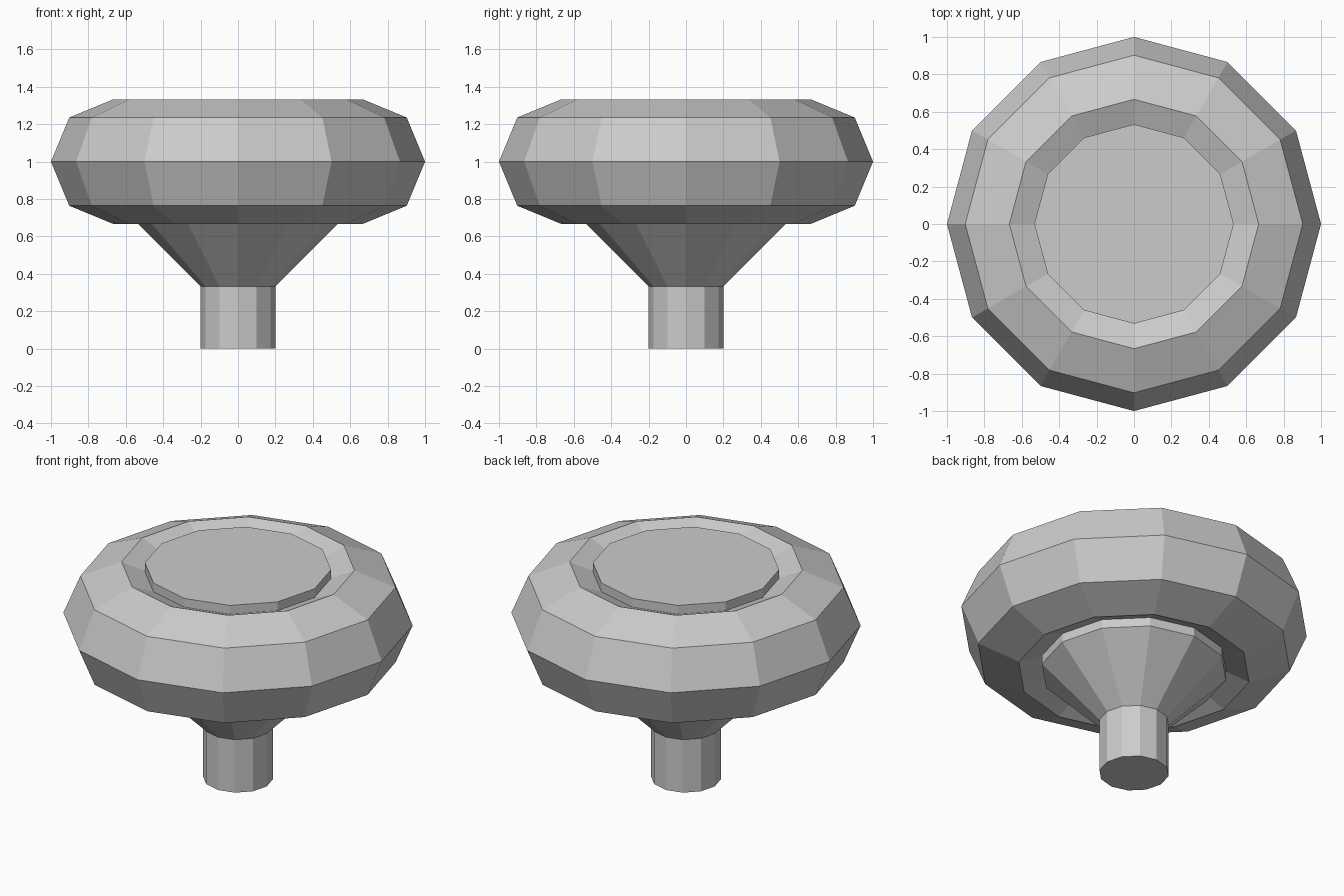
import bpy, bmesh, math

if "Cube" in bpy.data.objects:
    bpy.data.objects.remove(bpy.data.objects["Cube"])

SIDES = 12


def ring(bm, radius, z):
    step = 2 * math.pi / SIDES
    return [bm.verts.new((radius * math.cos(i * step), radius * math.sin(i * step), z))
            for i in range(SIDES)]


def lathe(name, profile, closed=False, caps=(), flip_alternate=False):
    """Turn a (radius, z) profile, listed bottom to top on its outer side."""
    bm = bmesh.new()
    rings = [ring(bm, r, z) for r, z in profile]
    pairs = list(zip(rings, rings[1:]))
    if closed:
        pairs.append((rings[-1], rings[0]))
    for low, high in pairs:
        for i in range(SIDES):
            j = (i + 1) % SIDES
            face = bm.faces.new((low[i], low[j], high[j], high[i]))
            if flip_alternate and i % 2 == 0:
                face.normal_flip()
    if "bottom" in caps:
        bm.faces.new(rings[0][::-1])
    if "top" in caps:
        bm.faces.new(rings[-1])
    mesh = bpy.data.meshes.new(name)
    bm.to_mesh(mesh)
    bm.free()
    obj = bpy.data.objects.new(name, mesh)
    bpy.context.collection.objects.link(obj)
    return obj


# Outer ring with an octagonal cross-section
major, minor = 2 / 3, 1 / 3
section = [(major + minor * math.cos(k * math.pi / 4),
            1 + minor * math.sin(k * math.pi / 4)) for k in range(-2, 6)]
lathe("outer_ring", section, closed=True)

# Central drum filling the ring
lathe("centre_drum", [(0.533, 0.667), (0.533, 1.333)], caps=("top", "bottom"))

# Flared neck whose facets face alternately outward and inward
lathe("flared_neck", [(0.2, 0.333), (0.533, 0.667)], flip_alternate=True)

# Stem
lathe("stem", [(0.2, 0.0), (0.2, 0.333)], caps=("top", "bottom"))
